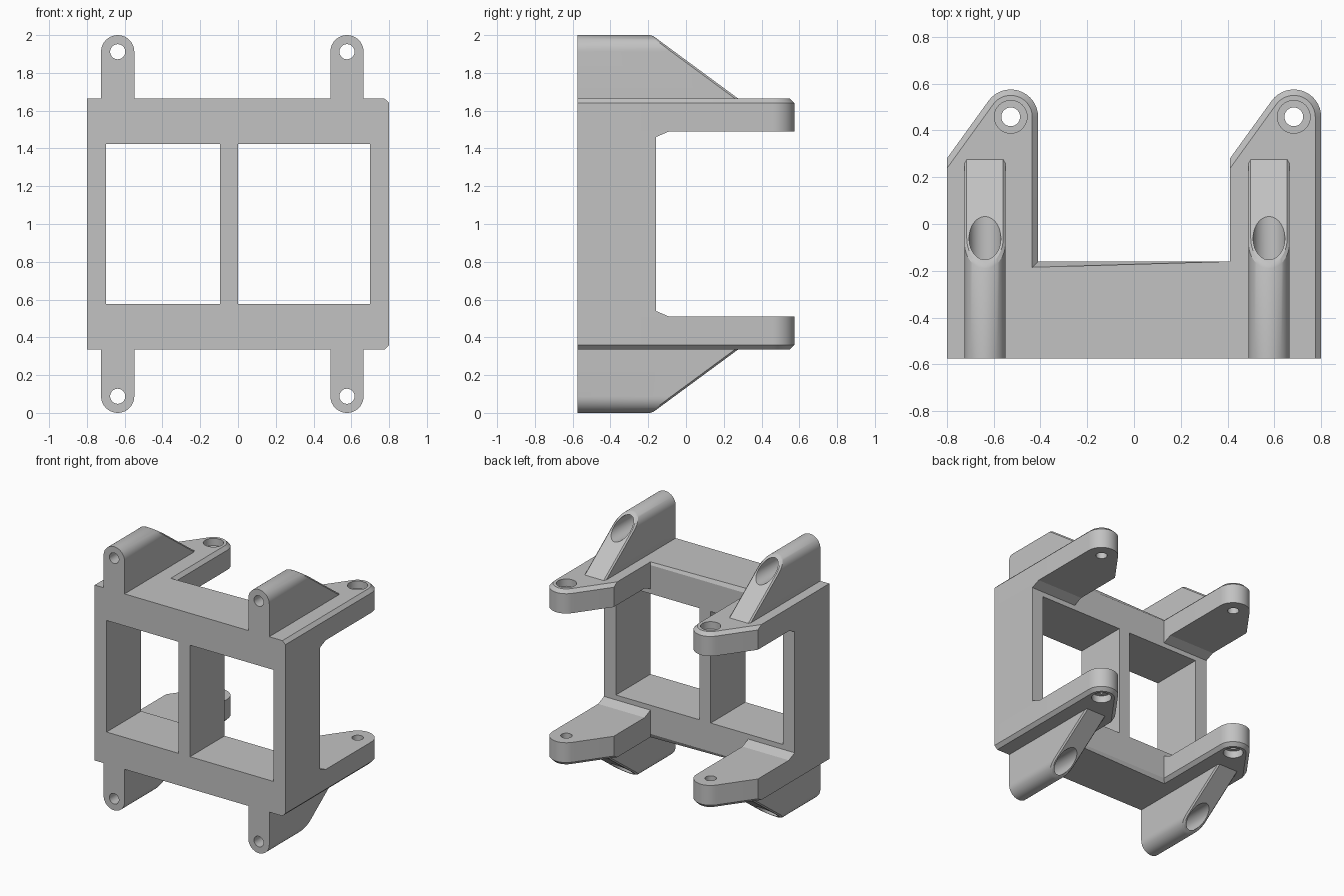
import bpy, bmesh, math
from mathutils import Matrix, Vector

cube = bpy.data.objects.get("Cube")
if cube:
    bpy.data.objects.remove(cube, do_unlink=True)

grey = bpy.data.materials.new("light grey")
grey.use_nodes = True
colour = (0.54, 0.54, 0.54, 1)
grey.diffuse_color = colour
grey.node_tree.nodes["Principled BSDF"].inputs["Base Color"].default_value = colour

FRONT, BACK = -0.575, -0.16     # frame depth
MID = 1.0                       # mirror height; all z below are relative to it
PLATE_LOW, PLATE_TOP = 0.49, 0.665


def add(name, bm, material=True):
    bmesh.ops.recalc_face_normals(bm, faces=bm.faces)
    mesh = bpy.data.meshes.new(name)
    bm.to_mesh(mesh)
    bm.free()
    obj = bpy.data.objects.new(name, mesh)
    obj.location.z = MID
    bpy.context.collection.objects.link(obj)
    if material:
        mesh.materials.append(grey)
    return obj


def prism(points, direction):
    """Extrude a closed outline of 3D points."""
    bm = bmesh.new()
    face = bm.faces.new([bm.verts.new(p) for p in points])
    out = bmesh.ops.extrude_face_region(bm, geom=[face], use_keep_orig=True)
    verts = [g for g in out["geom"] if isinstance(g, bmesh.types.BMVert)]
    bmesh.ops.translate(bm, verts=verts, vec=direction)
    bmesh.ops.recalc_face_normals(bm, faces=bm.faces)
    return bm


def box(x0, x1, y0, y1, z0, z1):
    return prism([(x0, y0, z0), (x1, y0, z0), (x1, y1, z0), (x0, y1, z0)], (0, 0, z1 - z0))


def rod(centre, radius, length, along_y=False):
    bm = bmesh.new()
    turn = Matrix.Rotation(math.pi / 2, 4, 'X') if along_y else Matrix()
    bmesh.ops.create_cone(bm, cap_ends=True, segments=40, radius1=radius, radius2=radius,
                          depth=length, matrix=Matrix.Translation(centre) @ turn)
    return bm


def finish(obj, cutters=(), mirror=True):
    """Cut holes, mirror top to bottom, apply and shade."""
    tools = []
    for bm in cutters:
        tool = add("cutter", bm, False)
        tool.hide_render = True
        mod = obj.modifiers.new("cut", 'BOOLEAN')
        mod.operation, mod.solver, mod.object = 'DIFFERENCE', 'EXACT', tool
        tools.append(tool)
    if mirror:
        mod = obj.modifiers.new("mirror", 'MIRROR')
        mod.use_axis = (False, False, True)
        mod.use_mirror_merge = False
    bpy.context.view_layer.update()
    deps = bpy.context.evaluated_depsgraph_get()
    mesh = bpy.data.meshes.new_from_object(obj.evaluated_get(deps))
    obj.modifiers.clear()
    obj.data = mesh
    for tool in tools:
        bpy.data.objects.remove(tool, do_unlink=True)
    bpy.ops.object.select_all(action='DESELECT')
    obj.select_set(True)
    bpy.context.view_layer.objects.active = obj
    bpy.ops.object.shade_smooth_by_angle(angle=math.radians(25))


# Frame with two windows
frame = add("window_frame", box(-0.8, 0.8, FRONT, BACK, -PLATE_LOW, PLATE_LOW))
finish(frame, [box(-0.7, -0.095, -1, 1, -0.423, 0.423),
               box(0, 0.7, -1, 1, -0.423, 0.423)], mirror=False)

# Top and bottom plates, each with two rounded arms
EAR_R, EAR_Y, SHOULDER = 0.117, 0.458, 0.28
arms = [(-0.8, -0.41), (0.41, 0.8)]
outline = [(-0.8, FRONT)]
ears = []
for outer, inner in arms:
    cx = inner - EAR_R
    dx, dy = outer - cx, SHOULDER - EAR_Y
    start = math.atan2(dy, dx) + 2 * math.pi - math.acos(EAR_R / math.hypot(dx, dy))
    if outer > 0:
        outline.append((outer, BACK))
    outline.append((outer, SHOULDER))
    for i in range(17):
        a = start * (1 - i / 16)
        outline.append((cx + EAR_R * math.cos(a), EAR_Y + EAR_R * math.sin(a)))
    if outer < 0:
        outline.append((inner, BACK))
    ears.append(cx)
outline.append((0.8, FRONT))
bm = prism([(x, y, PLATE_LOW) for x, y in outline], (0, 0, PLATE_TOP - PLATE_LOW))

# Chamfer the outer rim, except on edges facing left-out or forward
rim = []
for e in bm.edges:
    if all(v.co.z > PLATE_TOP - 0.01 for v in e.verts):
        side = min(e.link_faces, key=lambda f: abs(f.normal.z))
        if side.normal.x > -0.95 and side.normal.y > -0.95:
            rim.append(e)
bmesh.ops.bevel(bm, geom=rim, offset=0.025, segments=1, affect='EDGES', clamp_overlap=False)
holes = []
for cx in ears:
    holes += [rod((cx, EAR_Y, 0.6), 0.04, 1), rod((cx, EAR_Y, 0.71), 0.07, 0.2)]
finish(add("arm_plates", bm), holes)

# Small sloped gussets where the arms meet the frame
for side, (x0, x1) in zip(("right", "left"), arms):
    gusset = prism([(x0, BACK, 0.46), (x0, -0.09, PLATE_LOW), (x0, BACK, PLATE_LOW)],
                   (x1 - x0, 0, 0))
    finish(add(side + "_gussets", gusset))

# Round-topped screw bosses with a sloping back
BOSS_R, BOSS_Z = 0.088, 0.912
for side, cx in (("right", -0.637), ("left", 0.577)):
    arch = [(cx - BOSS_R, FRONT, 0.64)]
    for i in range(21):
        a = math.pi * (1 - i / 20)
        arch.append((cx + BOSS_R * math.cos(a), FRONT, BOSS_Z + BOSS_R * math.sin(a)))
    arch.append((cx + BOSS_R, FRONT, 0.64))
    bm = prism(arch, (0, 1, 0))
    normal = Vector((0, 0.335, 0.455)).normalized()
    bmesh.ops.bisect_plane(bm, geom=bm.verts[:] + bm.edges[:] + bm.faces[:],
                           plane_co=(0, -0.18, 1), plane_no=normal, clear_outer=True)
    open_edges = [e for e in bm.edges if e.is_boundary]
    bmesh.ops.contextual_create(bm, geom=open_edges)
    bmesh.ops.recalc_face_normals(bm, faces=bm.faces)
    slope_edges = [e for f in bm.faces if f.normal.dot(normal) > 0.99 and f.normal.y > 0.3
                   for e in f.edges if max(v.co.z for v in e.verts) > 0.65]
    bmesh.ops.bevel(bm, geom=slope_edges, offset=0.01, segments=1, affect='EDGES')
    finish(add(side + "_screw_bosses", bm),
           [rod((cx, 0, BOSS_Z), 0.04, 2, True),
            rod((cx, 0.08, BOSS_Z), 0.068, 1, True)])
